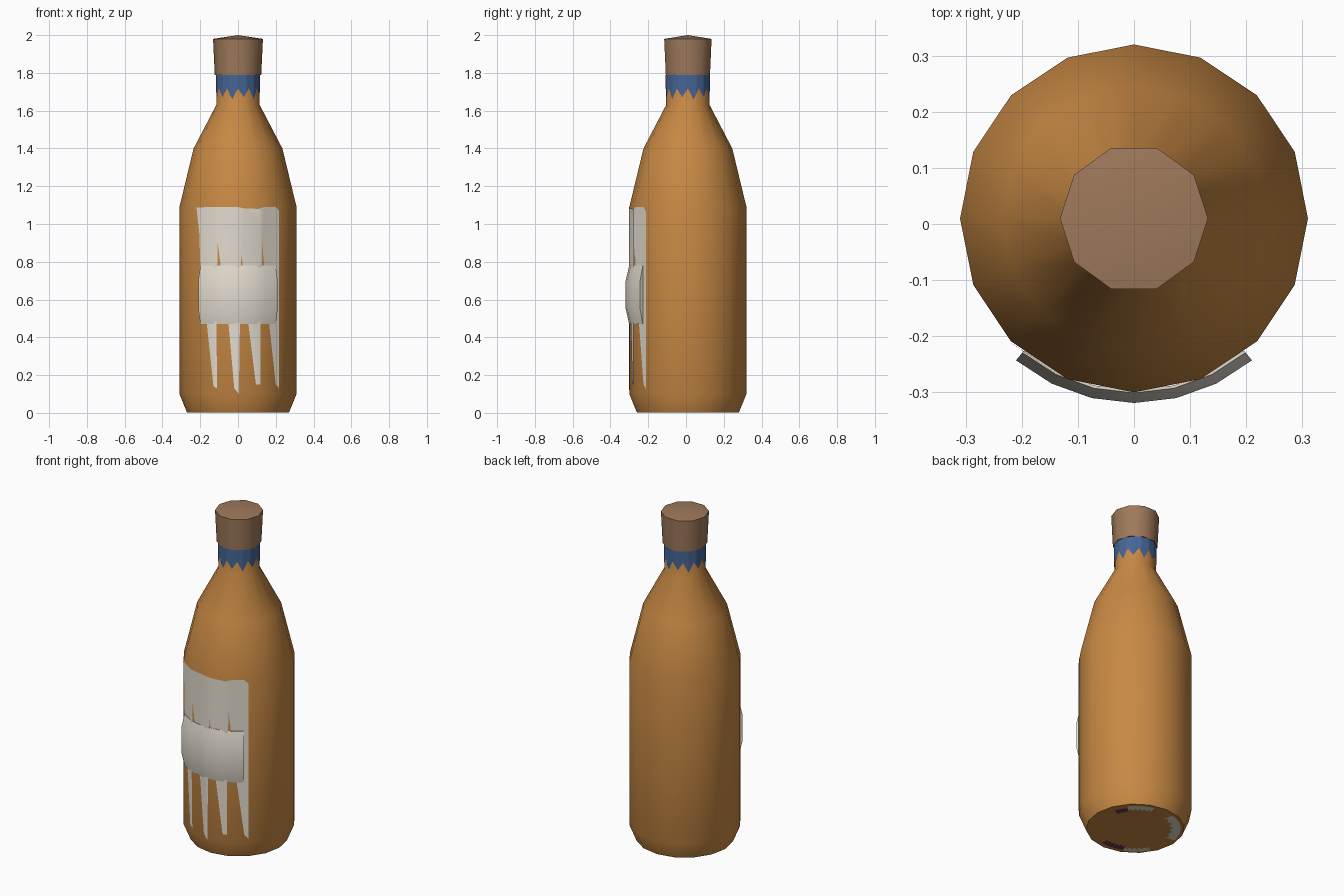
import bpy, bmesh, math
from mathutils import Vector

if "Cube" in bpy.data.objects:
    bpy.data.objects.remove(bpy.data.objects["Cube"])

CY = 0.01            # bottle axis position in y
SIDES = 16


def material(name, srgb):
    m = bpy.data.materials.new(name)
    lin = [((c / 255 + 0.055) / 1.055) ** 2.4 for c in srgb]
    m.diffuse_color = (*lin, 1)
    m.use_nodes = True
    m.node_tree.nodes["Principled BSDF"].inputs["Base Color"].default_value = m.diffuse_color
    return m


AMBER = material("amber glass", (200, 137, 68))
CORK = material("cork brown", (158, 121, 91))
PAPER = material("paper white", (226, 219, 206))
BLUE = material("foil blue", (70, 101, 150))
PURPLE = material("wine purple", (104, 52, 80))


def finish(name, bm, mat, angle=45, outward=True):
    if outward:
        bmesh.ops.recalc_face_normals(bm, faces=bm.faces)
    me = bpy.data.meshes.new(name)
    bm.to_mesh(me)
    bm.free()
    me.materials.append(mat)
    ob = bpy.data.objects.new(name, me)
    bpy.context.collection.objects.link(ob)
    bpy.ops.object.select_all(action='DESELECT')
    ob.select_set(True)
    bpy.context.view_layer.objects.active = ob
    bpy.ops.object.shade_smooth_by_angle(angle=math.radians(angle))
    return ob


def lathe(name, profile, sides, mat, angle=45, apex=None):
    """Closed turned solid from (radius, z) pairs."""
    bm = bmesh.new()
    rings = []
    for r, z in profile:
        rings.append([bm.verts.new((r * math.cos(2 * math.pi * i / sides),
                                    CY + r * math.sin(2 * math.pi * i / sides), z))
                      for i in range(sides)])
    for a, b in zip(rings, rings[1:]):
        for i in range(sides):
            j = (i + 1) % sides
            bm.faces.new((a[i], a[j], b[j], b[i]))
    bm.faces.new(rings[0][::-1])
    if apex is None:
        bm.faces.new(rings[-1])
    else:
        tip = bm.verts.new((0, CY, apex))
        for i in range(sides):
            bm.faces.new((rings[-1][i], rings[-1][(i + 1) % sides], tip))
    return finish(name, bm, mat, angle)


def facet_radius(r, a):
    """Distance from the axis to a flat-sided ring at angle a."""
    step = 2 * math.pi / SIDES
    return r * math.cos(step / 2) / math.cos(a % step - step / 2)


# Bottle and stopper
lathe("bottle_body", [(0.27, 0.002), (0.31, 0.10), (0.31, 1.09), (0.235, 1.40),
                      (0.115, 1.63), (0.115, 1.80)], SIDES, AMBER)
lathe("stopper", [(0.123, 1.79), (0.132, 1.98)], 10, CORK, apex=2.0)

# Neck foil with a jagged lower edge
bm = bmesh.new()
N = 96
cols = []
for i in range(N):
    a = 2 * math.pi * i / N
    r = facet_radius(0.1175, a)
    wave = abs((i % 8) / 4 - 1)          # 12 teeth
    z = 1.66 + 0.058 * wave + 0.012 * (i // 8 % 2) * (1 - wave)
    cols.append([bm.verts.new((r * math.cos(a), CY + r * math.sin(a), h)) for h in (z, 1.79)])
for i in range(N):
    a, b = cols[i], cols[(i + 1) % N]
    bm.faces.new((a[0], b[0], b[1], a[1]))
finish("neck_foil", bm, BLUE, outward=False)

# Torn paper label with hanging strips, wrapped on the front facets
outline = [(-0.22, 1.088), (-0.10, 1.09), (0.0, 1.09), (0.03, 1.083), (0.11, 1.08),
           (0.14, 1.09), (0.20, 1.09), (0.218, 1.07),
           (0.218, 0.13), (0.20, 0.15), (0.165, 0.47), (0.128, 0.90),
           (0.12, 0.47), (0.12, 0.15), (0.095, 0.15), (0.055, 0.47), (0.018, 0.85),
           (0.010, 0.47), (0.005, 0.10), (-0.02, 0.13), (-0.05, 0.47), (-0.108, 0.90),
           (-0.115, 0.47), (-0.11, 0.13), (-0.13, 0.14), (-0.165, 0.47), (-0.20, 0.80),
           (-0.205, 0.95)]
bm = bmesh.new()
face = bm.faces.new([bm.verts.new((x, 0, z)) for x, z in outline])
face.normal_update()
if face.normal.y > 0:
    face.normal_flip()
bmesh.ops.triangulate(bm, faces=bm.faces[:])
corners = [(0.31 * math.sin(k * math.pi / 8), 0.31 * math.cos(k * math.pi / 8)) for k in range(4)]
for x in (-corners[1][0], 0, corners[1][0]):
    bmesh.ops.bisect_plane(bm, geom=bm.verts[:] + bm.edges[:] + bm.faces[:],
                           plane_co=(x, 0, 0), plane_no=(1, 0, 0))
for v in bm.verts:
    for (x0, y0), (x1, y1) in zip(corners, corners[1:]):
        if x0 - 1e-5 <= abs(v.co.x) <= x1 + 1e-5:
            v.co.y = CY - (y0 + (y1 - y0) * (abs(v.co.x) - x0) / (x1 - x0)) - 0.003
finish("torn_label", bm, PAPER, outward=False)

# Raised curved label band
section = [(0.306, 0.47), (0.311, 0.47), (0.329, 0.55), (0.329, 0.70), (0.311, 0.78), (0.306, 0.78)]
bm = bmesh.new()
rows = []
for i in range(-3, 4):
    a = math.radians(13.25 * i)
    rows.append([bm.verts.new((r * math.sin(a), CY - r * math.cos(a), z)) for r, z in section])
n = len(section)
for a, b in zip(rows, rows[1:]):
    for k in range(n):
        bm.faces.new((a[k], b[k], b[(k + 1) % n], a[(k + 1) % n]))
bm.faces.new(rows[0])
bm.faces.new(rows[-1][::-1])
finish("label_band", bm, PAPER, 40)


# Ragged stains under the base
def stain(name, start, end, inner, outer, mat):
    bm = bmesh.new()
    steps = 10
    ring = []
    for i in range(steps + 1):
        a = math.radians(start + (end - start) * i / steps)
        r0 = inner + (0.02 if i % 2 else 0)
        ring.append([bm.verts.new((r * math.cos(a), CY + r * math.sin(a), 0)) for r in (r0, outer)])
    for a, b in zip(ring, ring[1:]):
        f = bm.faces.new((a[0], a[1], b[1], b[0]))
        f.normal_update()
        if f.normal.z > 0:
            f.normal_flip()
    finish(name, bm, mat, outward=False)


stain("base_stain_white_1", 40, 75, 0.20, 0.25, PAPER)
stain("base_stain_purple_1", 20, 39, 0.18, 0.23, PURPLE)
stain("base_stain_white_2", 105, 170, 0.19, 0.25, PAPER)
stain("base_stain_purple_2", 246, 280, 0.19, 0.24, PURPLE)
stain("base_stain_white_3", 210, 245, 0.21, 0.25, PAPER)
